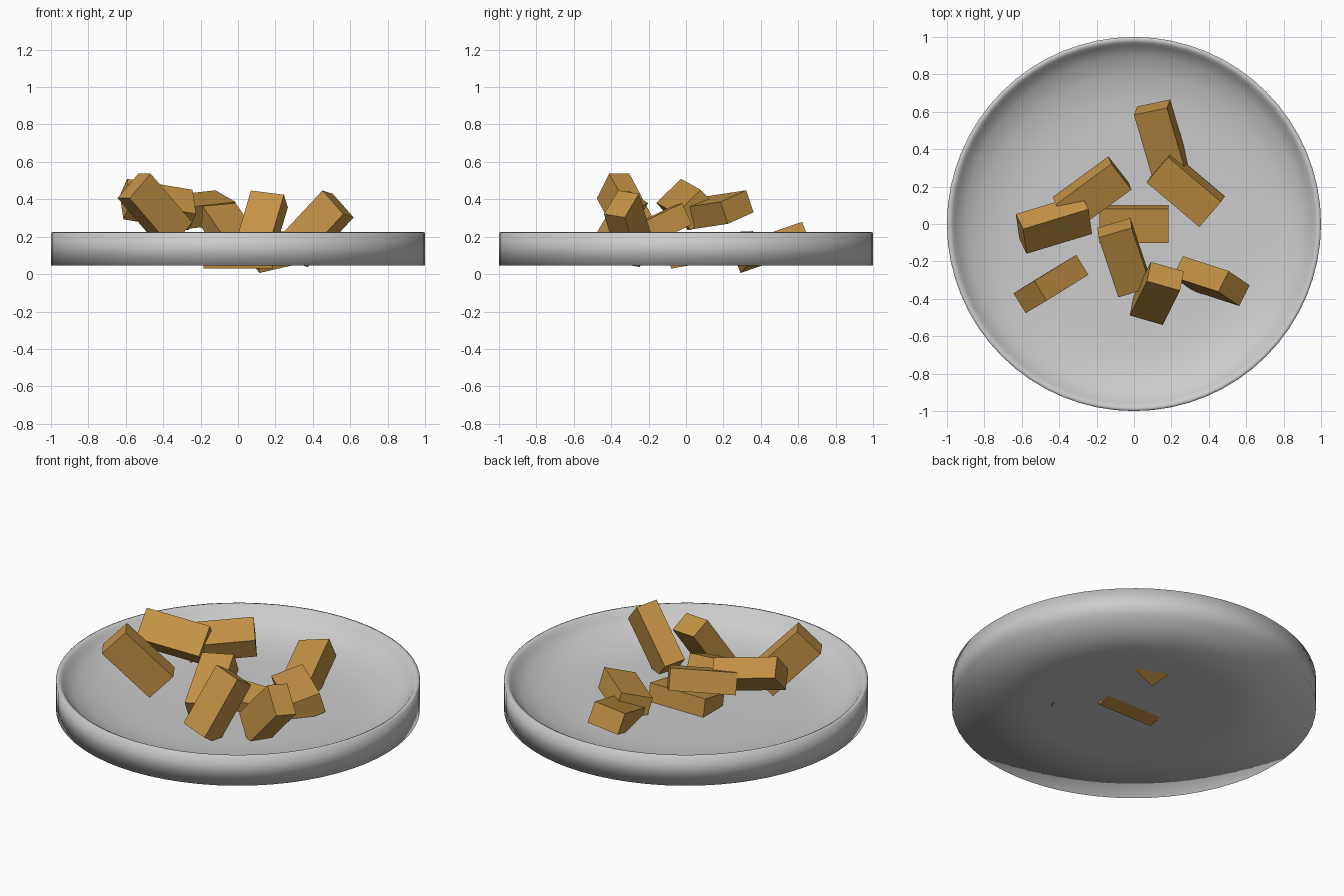
import bpy, bmesh, math
from mathutils import Vector, Matrix

if "Cube" in bpy.data.objects:
    bpy.data.objects.remove(bpy.data.objects["Cube"])

SEG = 64


def add_object(name, bm):
    me = bpy.data.meshes.new(name)
    bm.to_mesh(me)
    bm.free()
    ob = bpy.data.objects.new(name, me)
    bpy.context.collection.objects.link(ob)
    return ob


# Shallow round dish: lathe profile (radius, height) from floor, over rim, to underside
profile = [(0.55, 0.08), (0.68, 0.088), (0.80, 0.11), (0.90, 0.15), (0.955, 0.195),
           (0.97, 0.217), (0.985, 0.225), (1.0, 0.222), (1.0, 0.045), (0.55, 0.045)]
bm = bmesh.new()
rings = []
for r, z in profile:
    rings.append([bm.verts.new((r * math.cos(2 * math.pi * i / SEG),
                                r * math.sin(2 * math.pi * i / SEG), z)) for i in range(SEG)])
for a, b in zip(rings, rings[1:]):
    for i in range(SEG):
        j = (i + 1) % SEG
        bm.faces.new((a[i], b[i], b[j], a[j])).smooth = True
bm.faces.new(rings[0]).smooth = True
base = bm.faces.new(rings[-1])
bmesh.ops.recalc_face_normals(bm, faces=bm.faces)
for e in base.edges:
    e.smooth = False
add_object("dish", bm)

# Tumbled blocks, all the same size
SIZE = Vector((0.37, 0.185, 0.125))
wood = bpy.data.materials.new("golden_brown")
wood.diffuse_color = (0.55, 0.29, 0.06, 1)
wood.use_nodes = True
wood.node_tree.nodes["Principled BSDF"].inputs["Base Color"].default_value = wood.diffuse_color

# centre, length direction, width direction
blocks = [
    ((0.0, 0.0, 0.107), (1, 0, 0), (0, -34, -6)),
    ((-0.444, -0.321, 0.342), (42, 26, -49), (20, 12, 24)),
    ((-0.428, 0.0, 0.372), (66, 20, -11), (3, -25, -24)),
    ((-0.224, 0.164, 0.342), (-297, -217, -33), (104, -133, -60)),
    ((0.146, 0.456, 0.143), (18.4, -63, -21.9), (-33, -7, -7.7)),
    ((0.276, 0.185, 0.138), (52, -44, -2), (-21.5, -26, -10)),
    ((-0.051, -0.18, 0.238), (20, -60, -29), (-32, -10, -3)),
    ((0.122, -0.371, 0.248), (-17, -34, -57), (33, -10, -5)),
    ((0.412, -0.305, 0.243), (-46, 15, -49.6), (20, -14, -24.8)),
]
for n, (c, u, v) in enumerate(blocks, 1):
    u = Vector(u).normalized()
    w = u.cross(Vector(v)).normalized()
    v = w.cross(u)
    rot = Matrix((u, v, w)).transposed().to_4x4()
    bm = bmesh.new()
    bmesh.ops.create_cube(bm, size=1,
                          matrix=Matrix.Translation(c) @ rot @ Matrix.Diagonal((*SIZE, 1)))
    add_object(f"block_{n}", bm).data.materials.append(wood)
